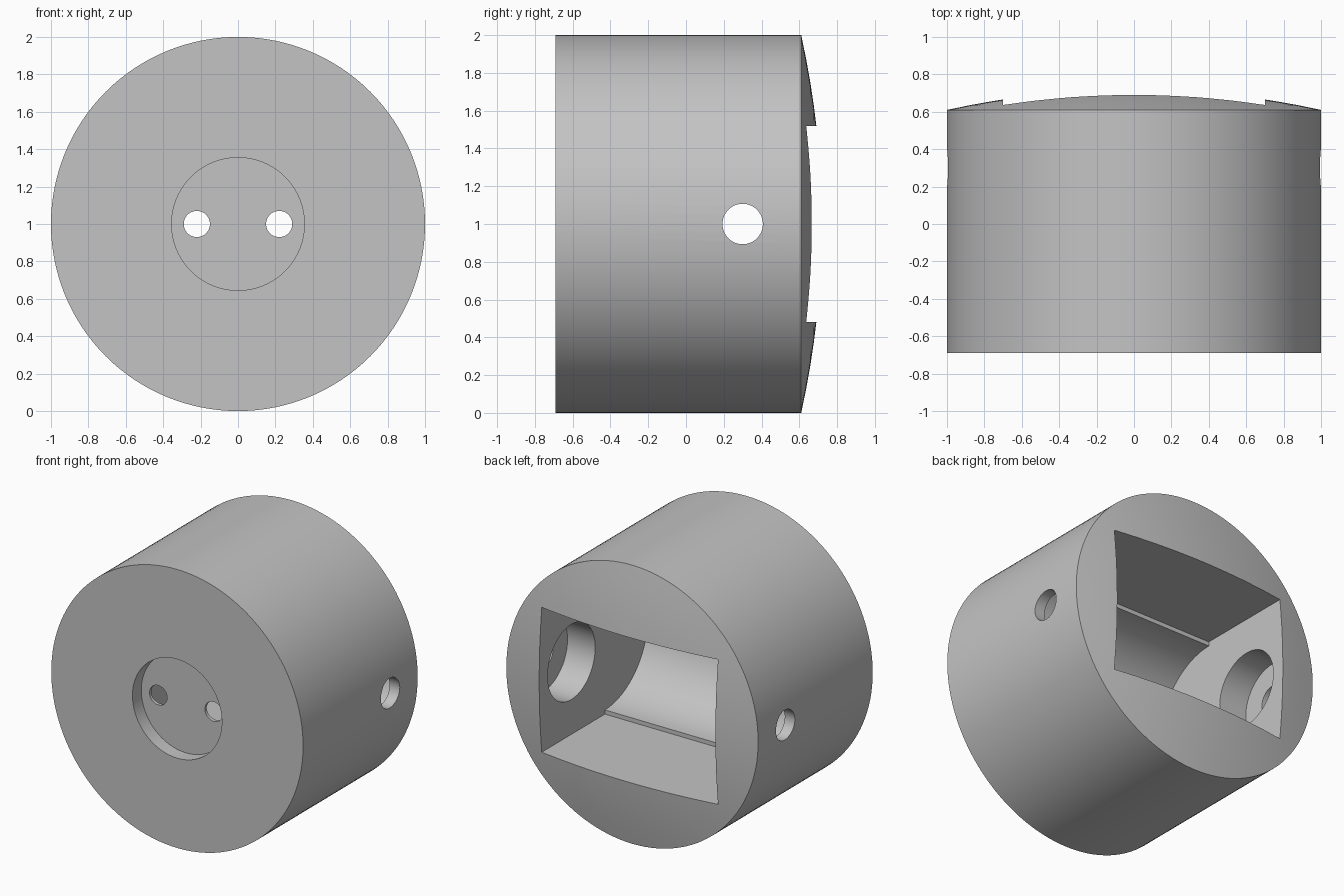
import bpy, bmesh, math
from mathutils import Matrix, Vector

cube = bpy.data.objects.get("Cube")
if cube:
    bpy.data.objects.remove(cube, do_unlink=True)

grey = bpy.data.materials.new("plain_grey")
grey.use_nodes = True
colour = (0.55, 0.55, 0.55, 1)
grey.diffuse_color = colour
grey.node_tree.nodes["Principled BSDF"].inputs["Base Color"].default_value = colour


def finish(name, bm):
    bmesh.ops.recalc_face_normals(bm, faces=bm.faces[:])
    mesh = bpy.data.meshes.new(name)
    bm.to_mesh(mesh)
    bm.free()
    mesh.materials.append(grey)
    obj = bpy.data.objects.new(name, mesh)
    bpy.context.collection.objects.link(obj)
    return obj


def lathe(name, profile, steps):
    """Turn (radius, y) points around the y axis, centred at z = 1."""
    bm = bmesh.new()
    verts = [bm.verts.new((r, y, 1)) for r, y in profile]
    edges = [bm.edges.new(pair) for pair in zip(verts, verts[1:])]
    bmesh.ops.spin(bm, geom=verts + edges, cent=(0, 0, 1), axis=(0, 1, 0),
                   angle=math.tau, steps=steps, use_duplicate=False)
    bmesh.ops.remove_doubles(bm, verts=bm.verts[:], dist=1e-4)
    return finish(name, bm)


def rod(name, radius, start, end, sides=48):
    """Closed cylinder between two points."""
    a, b = Vector(start), Vector(end)
    turn = (b - a).to_track_quat('Z', 'Y').to_matrix().to_4x4()
    bm = bmesh.new()
    bmesh.ops.create_cone(bm, cap_ends=True, segments=sides, radius1=radius,
                          radius2=radius, depth=(b - a).length,
                          matrix=Matrix.Translation((a + b) / 2) @ turn)
    return finish(name, bm)


def prism(name, outline, half_width):
    """Extrude a (y, z) outline along x."""
    bm = bmesh.new()
    face = bm.faces.new([bm.verts.new((-half_width, y, z)) for y, z in outline])
    new = bmesh.ops.extrude_face_region(bm, geom=[face])["geom"]
    moved = [v for v in new if isinstance(v, bmesh.types.BMVert)]
    bmesh.ops.translate(bm, verts=moved, vec=(2 * half_width, 0, 0))
    return finish(name, bm)


# Round body with a front recess and a gently domed back
dome = [(r / 8, 0.72 - 0.11 * (r / 8) ** 2) for r in range(8, -1, -1)]
body = lathe("housing", [(0, -0.59), (0.355, -0.59), (0.355, -0.69), (1, -0.69)] + dome, 128)

# Rectangular pocket ending in a rounded trough
pocket_floor, trough = -0.08, 0.49
outline = [(1, 1.52), (pocket_floor, 1.52)]
for i in range(33):
    a = math.pi * i / 32
    outline.append((pocket_floor - trough * math.sin(a), 1 + trough * math.cos(a)))
outline += [(pocket_floor, 0.48), (1, 0.48)]
cutters = [prism("pocket_cutter", outline, 0.7)]

# Wide blind bores in the pocket sides, with a pin hole right through
cutters.append(rod("side_bore_cutter", 0.27, (-0.92, 0.3, 1), (0.92, 0.3, 1)))
cutters.append(rod("pin_hole_cutter", 0.107, (-1.2, 0.3, 1), (1.2, 0.3, 1)))

# Two small holes in the front recess
for x in (-0.22, 0.22):
    cutters.append(rod("front_hole_cutter", 0.07, (x, -0.8, 1), (x, 0, 1)))

for cutter in cutters:
    cutter.hide_render = True
    mod = body.modifiers.new(cutter.name, 'BOOLEAN')
    mod.operation = 'DIFFERENCE'
    mod.solver = 'EXACT'
    mod.object = cutter

# Bake the cuts and drop the cutters
bpy.context.view_layer.update()
cut = bpy.data.meshes.new_from_object(body.evaluated_get(bpy.context.evaluated_depsgraph_get()))
body.modifiers.clear()
body.data = cut
for cutter in cutters:
    bpy.data.objects.remove(cutter, do_unlink=True)

bpy.ops.object.select_all(action='DESELECT')
body.select_set(True)
bpy.context.view_layer.objects.active = body
bpy.ops.object.shade_smooth_by_angle(angle=math.radians(10))
